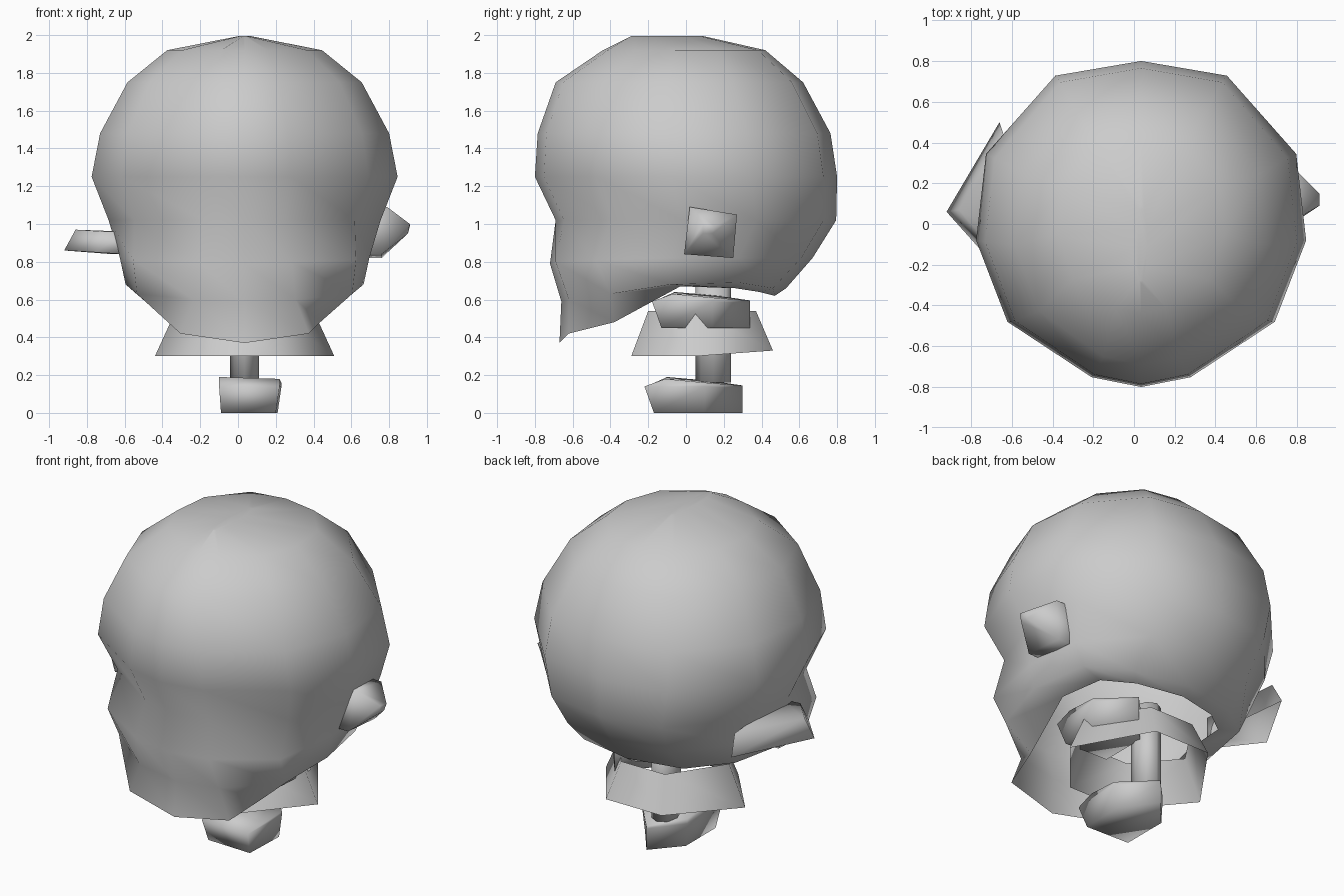
import bpy, bmesh
from mathutils import Vector

if "Cube" in bpy.data.objects:
    bpy.data.objects.remove(bpy.data.objects["Cube"])

CX = 0.035  # the head and collar sit slightly right of the grid centre


def finish(name, bm):
    bmesh.ops.recalc_face_normals(bm, faces=bm.faces)
    mesh = bpy.data.meshes.new(name)
    bm.to_mesh(mesh)
    bm.free()
    obj = bpy.data.objects.new(name, mesh)
    bpy.context.collection.objects.link(obj)
    for p in mesh.polygons:
        p.use_smooth = True
    return obj


def loft(name, rings, cap_start=False, cap_end=False, closed=True):
    bm = bmesh.new()
    loops = [[bm.verts.new(p) for p in r] for r in rings]
    for a, b in zip(loops, loops[1:]):
        n = len(a)
        for i in range(n if closed else n - 1):
            j = (i + 1) % n
            bm.faces.new((a[i], a[j], b[j], b[i]))
    if cap_start:
        bm.faces.new(loops[0])
    if cap_end:
        bm.faces.new(loops[-1])
    return finish(name, bm)


def mirror_ring(half):
    """Half outline (front to back, x >= 0) mirrored into a full ring."""
    full = half + [(-x, y, z) for x, y, z in half[::-1] if x > 0]
    return [(x + CX, y, z) for x, y, z in full]


# Head: open shell lofted from 12-sided rings
outline = [(0, -1), (.30, -.94), (.81, -.60), (1, -.10), (.94, .43), (.52, .91), (0, 1)]
levels = [  # z, half width, front y, back y
    (1.995, .03, -.29, .09), (1.92, .41, -.44, .42), (1.75, .62, -.69, .62),
    (1.48, .765, -.785, .765), (1.25, .81, -.80, .80), (1.02, .72, -.69, .795)]
rings = []
for z, w, f, b in levels:
    mid, half = (f + b) / 2, (b - f) / 2
    rings.append(mirror_ring([(x * w, mid + y * half, z) for x, y in outline]))
# Cheeks, jaw line and open lower rim dipping towards the chin
rings.append(mirror_ring([(0, -.72, .79), (.25, -.69, .80), (.59, -.48, .81), (.66, -.08, .82),
                          (.63, .28, .82), (.35, .61, .82), (0, .67, .82)]))
rings.append(mirror_ring([(0, -.66, .59), (.27, -.62, .60), (.57, -.40, .63), (.63, -.08, .68),
                          (.57, .28, .69), (.34, .46, .66), (0, .53, .66)]))
rings.append(mirror_ring([(0, -.67, .37), (.34, -.62, .42), (.40, -.38, .48), (.46, -.03, .67),
                          (.43, .26, .66), (.27, .39, .64), (0, .47, .62)]))
loft("head", rings, cap_start=True)

# Right ear: small domed cap
loft("right_ear",
     [[(.70, .02, 1.09), (.70, .27, 1.05), (.68, .25, .82), (.68, -.01, .84)],
      [(.79, .02, 1.09), (.79, .27, 1.05), (.76, .25, .82), (.76, -.01, .84)],
      [(.91, .09, 1.0), (.91, .15, .99), (.90, .14, .95), (.90, .09, .95)]], cap_end=True)

# Left ear: flared wedge
loft("left_ear",
     [[(-.60, -.08, .96), (-.71, -.10, .96), (-.86, .07, .97), (-.64, .44, .96)],
      [(-.60, -.08, .84), (-.75, -.13, .85), (-.92, .06, .86), (-.66, .50, .84)]],
     cap_start=True, cap_end=True, closed=False)

# Collar: open six-sided flared skirt
loft("collar", [
    mirror_ring([(s, -.29 + inset, z), (w, .05, z), (s, .46 - inset, z + lift)])
    for z, w, s, inset, lift in [(.54, .365, .15, .09, 0), (.30, .475, .19, 0, .03)]])

# Neck post
bm = bmesh.new()
bmesh.ops.create_cone(bm, cap_ends=True, segments=8, radius1=.09, radius2=.09, depth=.52)
bmesh.ops.scale(bm, vec=(.85, 1.05, 1), verts=bm.verts)
bmesh.ops.translate(bm, vec=(CX, .145, .42), verts=bm.verts)
finish("neck", bm)


# Five-sided blocks pointing backwards: one as the base, one inside the collar
def block(name, offset):
    o = Vector(offset)
    bottom = [(-.09, -.16, 0), (.20, -.17, 0), (.21, .10, 0), (.06, .30, 0), (-.09, .13, 0)]
    middle = [(-.10, -.21, .14), (.22, -.22, .14), (.23, .10, .14), (.06, .30, .13), (-.10, .13, .14)]
    top = [(-.10, -.10, .19), (.22, -.11, .18), (.23, .10, .16), (.06, .30, .145), (-.10, .13, .17)]
    loft(name, [[o + Vector(p) for p in r] for r in (bottom, middle, top)],
         cap_start=True, cap_end=True)


block("base_block", (0, 0, 0))
block("collar_block", (.19, .04, .45))
